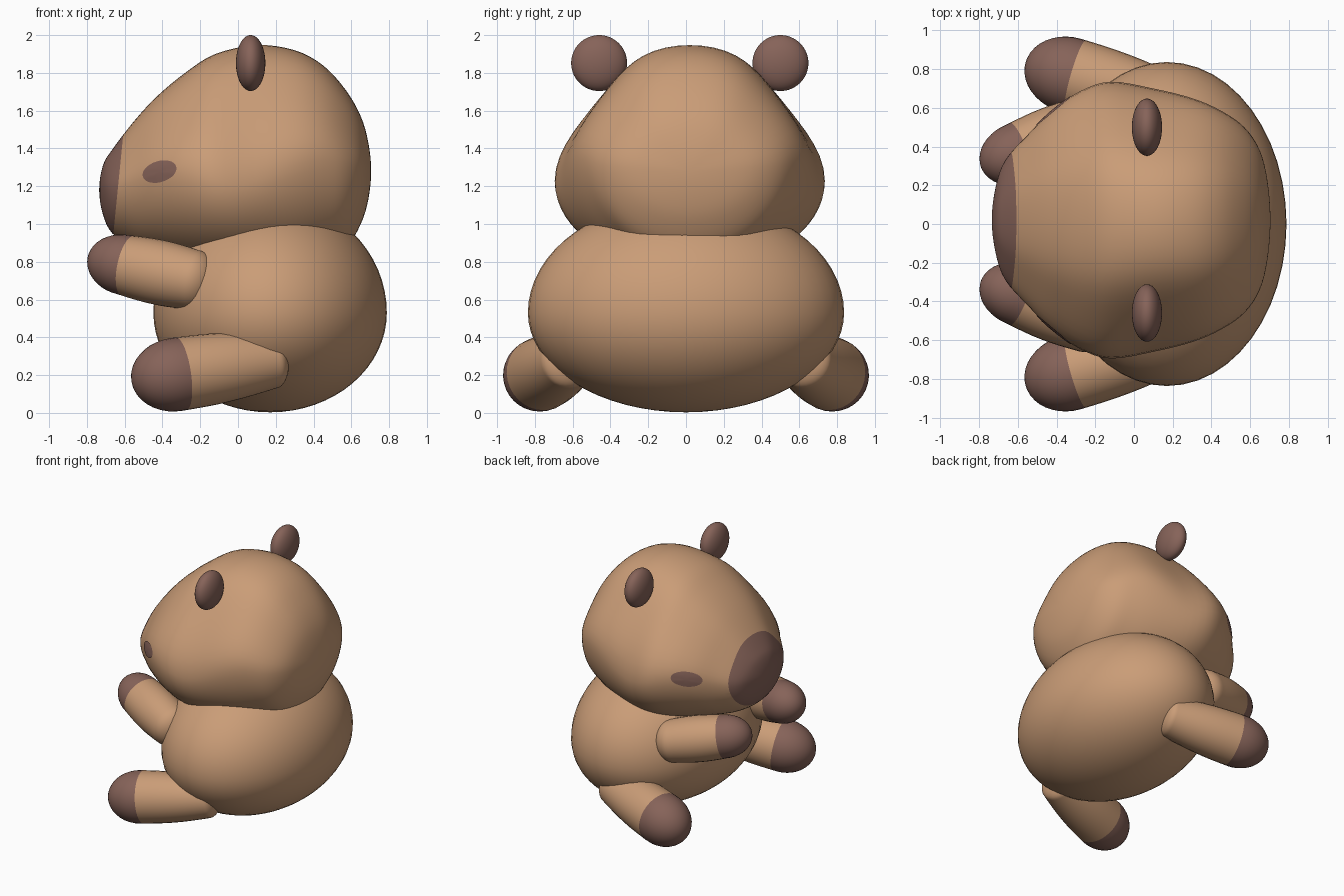
import bpy, bmesh, math
from mathutils import Vector
from mathutils.bvhtree import BVHTree

default = bpy.data.objects.get("Cube")
if default:
    bpy.data.objects.remove(default, do_unlink=True)


def material(name, color):
    mat = bpy.data.materials.new(name)
    mat.use_nodes = True
    mat.diffuse_color = color
    mat.node_tree.nodes["Principled BSDF"].inputs["Base Color"].default_value = color
    return mat


FUR = material("tan fur", (0.59, 0.335, 0.185, 1))
DARK = material("dark brown", (0.24, 0.125, 0.1, 1))


def finish(name, bm, mats):
    """Turn a bmesh into a smooth shaded object."""
    bmesh.ops.remove_doubles(bm, verts=bm.verts[:], dist=1e-5)
    bmesh.ops.recalc_face_normals(bm, faces=bm.faces[:])
    for face in bm.faces:
        face.smooth = True
    mesh = bpy.data.meshes.new(name)
    bm.to_mesh(mesh)
    bm.free()
    for mat in mats:
        mesh.materials.append(mat)
    obj = bpy.data.objects.new(name, mesh)
    bpy.context.collection.objects.link(obj)
    return obj


def loft(rings, dark_rings=0):
    """Bridge closed rings; the first few bands get the second material."""
    bm = bmesh.new()
    loops = [[bm.verts.new(p) for p in ring] for ring in rings]
    for i, (low, high) in enumerate(zip(loops, loops[1:])):
        for k in range(len(low)):
            n = (k + 1) % len(low)
            face = bm.faces.new((low[k], low[n], high[n], high[k]))
            face.material_index = int(i < dark_rings)
    return bm


def ellipsoid(name, center, radii, mat, top=None):
    """Ellipsoid whose upper half may be taller than the lower half."""
    bm = bmesh.new()
    bmesh.ops.create_uvsphere(bm, u_segments=48, v_segments=32, radius=1)
    for v in bm.verts:
        height = top if top and v.co.z > 0 else radii[2]
        v.co = Vector(center) + Vector((v.co.x * radii[0], v.co.y * radii[1], v.co.z * height))
    return finish(name, bm, [mat])


def limb(name, start, end, r_start, r_end, cut, start_cap, end_cap):
    """Slightly bulging tapered limb with a long dark tip and a softer inner end."""
    start, end = Vector(start), Vector(end)
    length = (end - start).length
    turn = (end - start).to_track_quat('Z', 'Y')
    steps = 10
    quarter = [math.pi / 2 * i / steps for i in range(steps + 1)]
    profile = [(-start_cap * math.cos(a), r_start * math.sin(a)) for a in quarter]
    for t in [cut] + [length * i / 8 for i in range(1, 8)]:
        f = t / length
        profile.append((t, r_start + (r_end - r_start) * f + 0.012 * math.sin(math.pi * f)))
    profile += [(length + end_cap * math.sin(a), r_end * math.cos(a)) for a in quarter]
    angles = [math.tau * k / 32 for k in range(32)]
    rings = [[start + turn @ Vector((r * math.cos(a), r * math.sin(a), t)) for a in angles]
             for t, r in profile]
    return finish(name, loft(rings, steps + 1), [FUR, DARK])


def spline(rows, steps):
    """Catmull-Rom through the rows, closing roundly at both ends."""
    def flip(row):
        return (row[0], -row[1], row[3], row[2])
    pts = [flip(rows[1])] + rows + [flip(rows[-2])]
    out = []
    for a, b, c, d in zip(pts, pts[1:], pts[2:], pts[3:]):
        for s in range(steps):
            t = s / steps
            out.append([q + t / 2 * (r - p + t * (2 * p - 5 * q + 4 * r - s2 + t * (3 * (q - r) + s2 - p)))
                        for p, q, r, s2 in zip(a, b, c, d)])
    return out + [list(rows[-1])]


# Body
ellipsoid("body", (0.17, 0, 0.53), (0.618, 0.837, 0.527), FUR, top=0.6)

# Head sections from snout to back: x, half width, top, bottom
HEAD_Y = 0.02
sections = [
    (-0.735, 0, 1.18, 1.18), (-0.715, 0.17, 1.31, 1.05), (-0.665, 0.31, 1.395, 0.95),
    (-0.55, 0.44, 1.545, 0.87), (-0.43, 0.56, 1.675, 0.83), (-0.28, 0.665, 1.8, 0.79),
    (-0.12, 0.715, 1.9, 0.76), (0.1, 0.68, 1.947, 0.74), (0.3, 0.63, 1.92, 0.75),
    (0.45, 0.565, 1.84, 0.8), (0.57, 0.48, 1.71, 0.87), (0.65, 0.36, 1.57, 1),
    (0.69, 0.2, 1.43, 1.13), (0.705, 0, 1.28, 1.28),
]
rings = []
for x, width, top, bottom in spline(sections, 4):
    mid = bottom + (0.53 - 0.14 * math.exp(-(x / 0.3) ** 2)) * (top - bottom)
    ring = []
    for k in range(64):
        s, c = math.sin(math.tau * k / 64), math.cos(math.tau * k / 64)
        z = mid + s * (top - mid if s > 0 else mid - bottom)
        # Pinch between the cheeks and the round crown
        pinch = 1 - 0.52 * s * s * c * c if s > 0 else 1
        ring.append((x, HEAD_Y + width * c * pinch, z))
    rings.append(ring)
head = loft(rings)
bmesh.ops.remove_doubles(head, verts=head.verts[:], dist=1e-5)
surface = BVHTree.FromBMesh(head)

# Nose patch: cut the snout and darken everything ahead of the cut
nose_point, nose_dir = Vector((-0.64, 0, 1.15)), Vector((1, 0, -0.1))
bmesh.ops.bisect_plane(head, geom=head.verts[:] + head.edges[:] + head.faces[:],
                       plane_co=nose_point, plane_no=nose_dir)
for face in head.faces:
    face.material_index = int((face.calc_center_median() - nose_point).dot(nose_dir) < 0)
finish("head", head, [FUR, DARK])


def eye(name, side):
    """Thin tilted oval laid onto the side of the head."""
    tilt, loops = math.radians(17), []
    for r in (0, 0.35, 0.7, 1):
        loop = []
        for k in range(32):
            a = math.tau * k / 32
            u, v = 0.092 * r * math.cos(a), 0.055 * r * math.sin(a)
            x = -0.413 + u * math.cos(tilt) - v * math.sin(tilt)
            z = 1.277 + u * math.sin(tilt) + v * math.cos(tilt)
            hit, normal, _, _ = surface.ray_cast(Vector((x, side * 2, z)), Vector((0, -side, 0)))
            outward = normal if normal.y * side > 0 else -normal
            loop.append(hit + outward * 0.004)
        loops.append(loop)
    obj = finish(name, loft(loops), [DARK])
    if obj.data.polygons[0].normal.y * side < 0:
        obj.data.flip_normals()


# Paired parts
for label, side in (("left", -1), ("right", 1)):
    eye(label + "_eye", side)
    ellipsoid(label + "_ear", (0.067, HEAD_Y + side * 0.48, 1.852), (0.078, 0.148, 0.148), DARK)
    limb(label + "_arm", (-0.6, side * 0.365, 0.783), (-0.24, side * 0.505, 0.705),
         0.16, 0.16, 0.02, 0.205, 0.13)
    limb(label + "_leg", (-0.33, side * 0.77, 0.203), (0.18, side * 0.625, 0.278),
         0.195, 0.15, 0.03, 0.24, 0.08)
